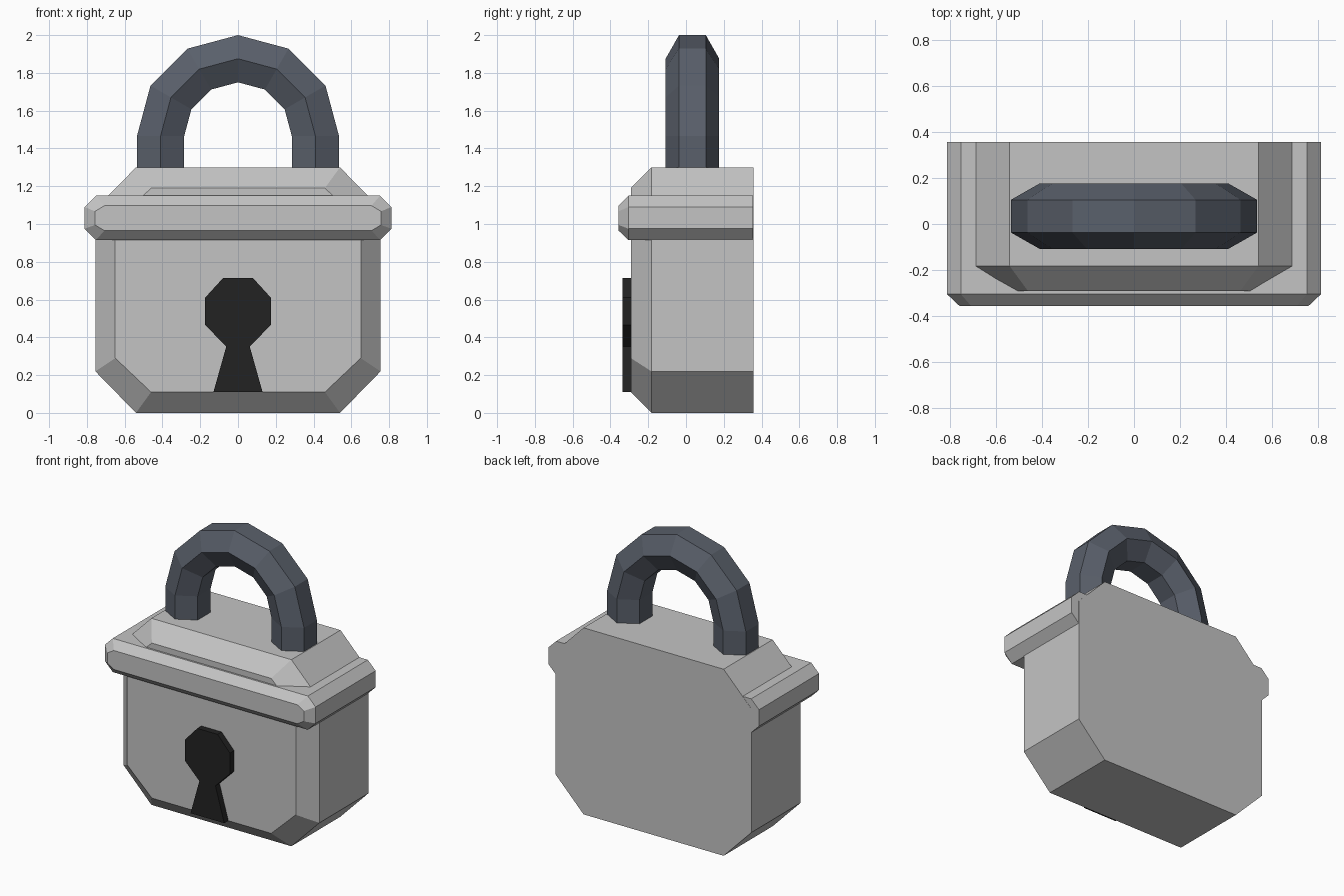
import bpy, bmesh, math

cube = bpy.data.objects.get("Cube")
if cube:
    bpy.data.objects.remove(cube, do_unlink=True)


def material(name, rgb):
    mat = bpy.data.materials.new(name)
    mat.use_nodes = True
    mat.diffuse_color = (*rgb, 1)
    mat.node_tree.nodes["Principled BSDF"].inputs["Base Color"].default_value = (*rgb, 1)
    return mat


light_metal = material("light grey metal", (0.55, 0.55, 0.55))
dark_metal = material("dark blue grey metal", (0.10, 0.115, 0.145))
black = material("keyhole black", (0.016, 0.016, 0.016))


def loft(name, rings, mat):
    """Skin a list of equal-length point rings and cap both ends."""
    bm = bmesh.new()
    loops = [[bm.verts.new(p) for p in ring] for ring in rings]
    n = len(loops[0])
    for a, b in zip(loops, loops[1:]):
        for i in range(n):
            j = (i + 1) % n
            bm.faces.new((a[i], a[j], b[j], b[i]))
    bm.faces.new(loops[0])
    bm.faces.new(loops[-1])
    bmesh.ops.recalc_face_normals(bm, faces=bm.faces)
    mesh = bpy.data.meshes.new(name)
    bm.to_mesh(mesh)
    bm.free()
    mesh.materials.append(mat)
    obj = bpy.data.objects.new(name, mesh)
    bpy.context.collection.objects.link(obj)
    return obj


def octagon(y, half_w, low, high, cut_x, cut_z):
    """Rectangle in the xz plane with its four corners cut off."""
    right = [(half_w - cut_x, low), (half_w, low + cut_z),
             (half_w, high - cut_z), (half_w - cut_x, high)]
    left = [(-x, z) for x, z in reversed(right)]
    return [(x, y, z) for x, z in right + left]


# Body: cut-corner block with a bevelled front
loft("body", [octagon(0.357, 0.755, 0, 1.3, 0.215, 0.22),
              octagon(-0.183, 0.755, 0, 1.3, 0.215, 0.22),
              octagon(-0.292, 0.65, 0.11, 1.19, 0.19, 0.18)], light_metal)

# Raised band around the upper body
loft("band", [octagon(0.356, 0.812, 0.915, 1.15, 0.06, 0.06),
              octagon(-0.305, 0.812, 0.915, 1.15, 0.06, 0.06),
              octagon(-0.357, 0.757, 0.965, 1.097, 0.05, 0.03)], light_metal)

# Shackle: hexagonal tube swept along a half circle with straight legs
ARC_Z, ARC_R, TUBE_R, TUBE_Y = 1.465, 0.41, 0.142, 0.034


def tube_ring(angle, z):
    ring = []
    for k in range(6):
        t = math.radians(60 * k)
        r = ARC_R + TUBE_R * 0.88 * math.sin(t) / math.sin(math.pi / 3)
        ring.append((r * math.cos(angle), TUBE_Y + TUBE_R * math.cos(t),
                     z + r * math.sin(angle)))
    return ring


arc = [tube_ring(math.radians(30 * i), ARC_Z) for i in range(7)]
loft("shackle", [tube_ring(0, 1.28)] + arc + [tube_ring(math.pi, 1.28)], dark_metal)

# Keyhole: faceted round head over a flared slot
half = [(0.13, 0.11), (0.062, 0.352), (0.174, 0.465), (0.174, 0.61), (0.078, 0.715)]
outline = half + [(-x, z) for x, z in reversed(half)]
loft("keyhole", [[(x, y, z) for x, z in outline] for y in (-0.28, -0.337)], black)
